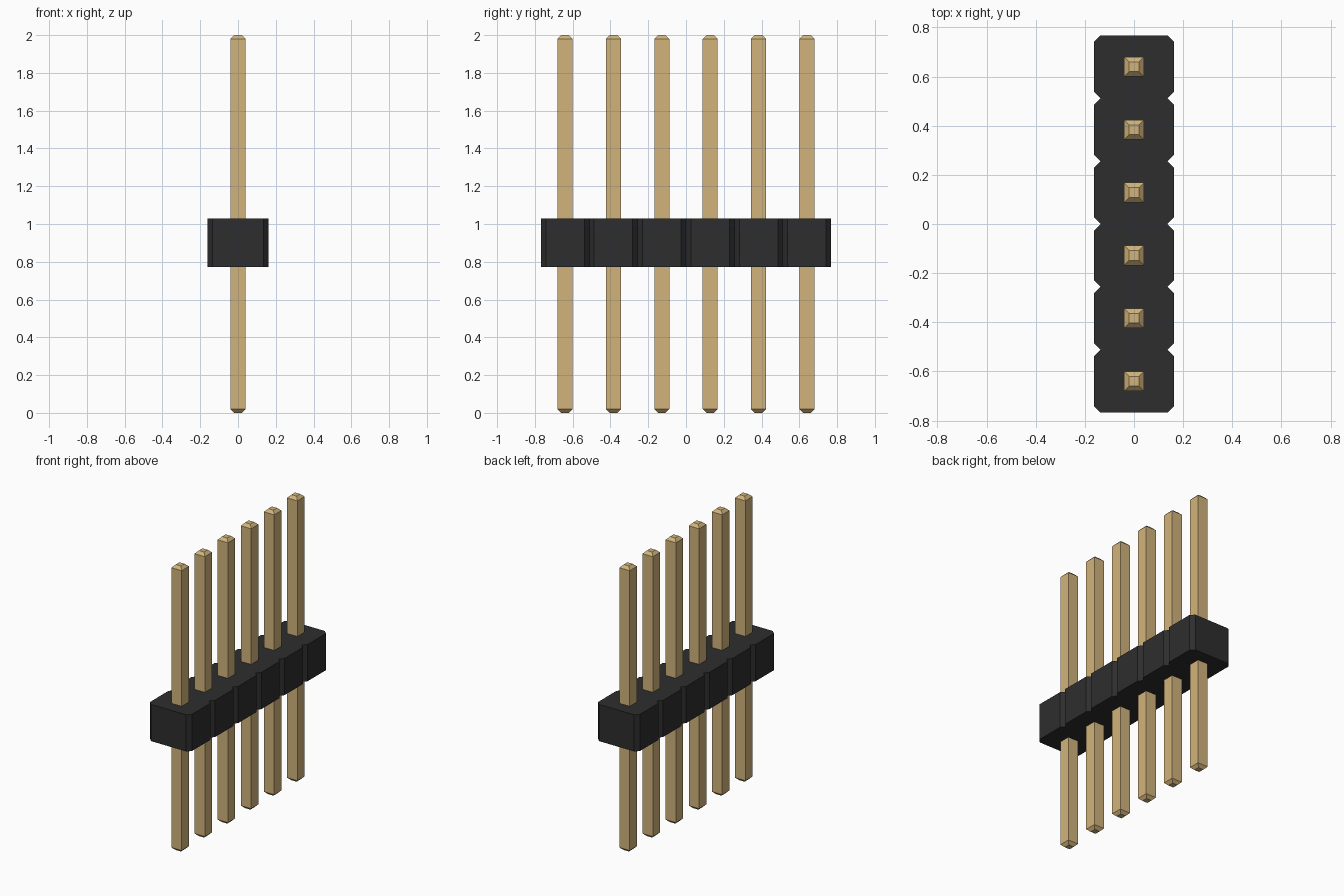
import bpy
import bmesh

cube = bpy.data.objects.get("Cube")
if cube:
    bpy.data.objects.remove(cube, do_unlink=True)

PINS = 6
PITCH = 0.256
BODY_HALF = 0.162
BODY_Z = (0.773, 1.03)
NOTCH = 0.026
PIN_HALF = 0.04
TIP_HALF = 0.02
TIP = 0.02
HEIGHT = 2.0


def material(name, color):
    mat = bpy.data.materials.new(name)
    mat.use_nodes = True
    mat.diffuse_color = color
    bsdf = next(n for n in mat.node_tree.nodes if n.type == "BSDF_PRINCIPLED")
    bsdf.inputs["Base Color"].default_value = color
    bsdf.inputs["Roughness"].default_value = 0.6
    return mat


def loft(name, sections, mat, location=(0, 0, 0)):
    """Skin a stack of (outline, z) sections and cap both ends."""
    bm = bmesh.new()
    rings = [[bm.verts.new((x, y, z)) for x, y in outline] for outline, z in sections]
    for low, high in zip(rings, rings[1:]):
        for i in range(len(low)):
            j = (i + 1) % len(low)
            bm.faces.new((low[i], low[j], high[j], high[i]))
    bm.faces.new(rings[0][::-1])
    bm.faces.new(rings[-1])
    bmesh.ops.recalc_face_normals(bm, faces=bm.faces)
    mesh = bpy.data.meshes.new(name)
    bm.to_mesh(mesh)
    bm.free()
    mesh.materials.append(mat)
    obj = bpy.data.objects.new(name, mesh)
    obj.location = location
    bpy.context.collection.objects.link(obj)
    return obj


def square(half):
    return [(-half, -half), (half, -half), (half, half), (-half, half)]


black = material("black plastic", (0.027, 0.027, 0.027, 1))
gold = material("gold metal", (0.64, 0.455, 0.2, 1))

# Housing: a row of chamfered cells, leaving V notches between neighbours
start = -PINS * PITCH / 2
inner = BODY_HALF - NOTCH
right_side = [(inner, start)]
for i in range(PINS):
    y0 = start + i * PITCH
    y1 = y0 + PITCH
    right_side += [(BODY_HALF, y0 + NOTCH), (BODY_HALF, y1 - NOTCH), (inner, y1)]
outline = right_side + [(-x, y) for x, y in reversed(right_side)]
loft("housing", [(outline, z) for z in BODY_Z], black)

# Pins: square posts with tapered tips at both ends
pin_sections = [
    (square(TIP_HALF), 0),
    (square(PIN_HALF), TIP),
    (square(PIN_HALF), HEIGHT - TIP),
    (square(TIP_HALF), HEIGHT),
]
for i in range(PINS):
    loft(f"pin_{i + 1}", pin_sections, gold, (0, start + (i + 0.5) * PITCH, 0))
